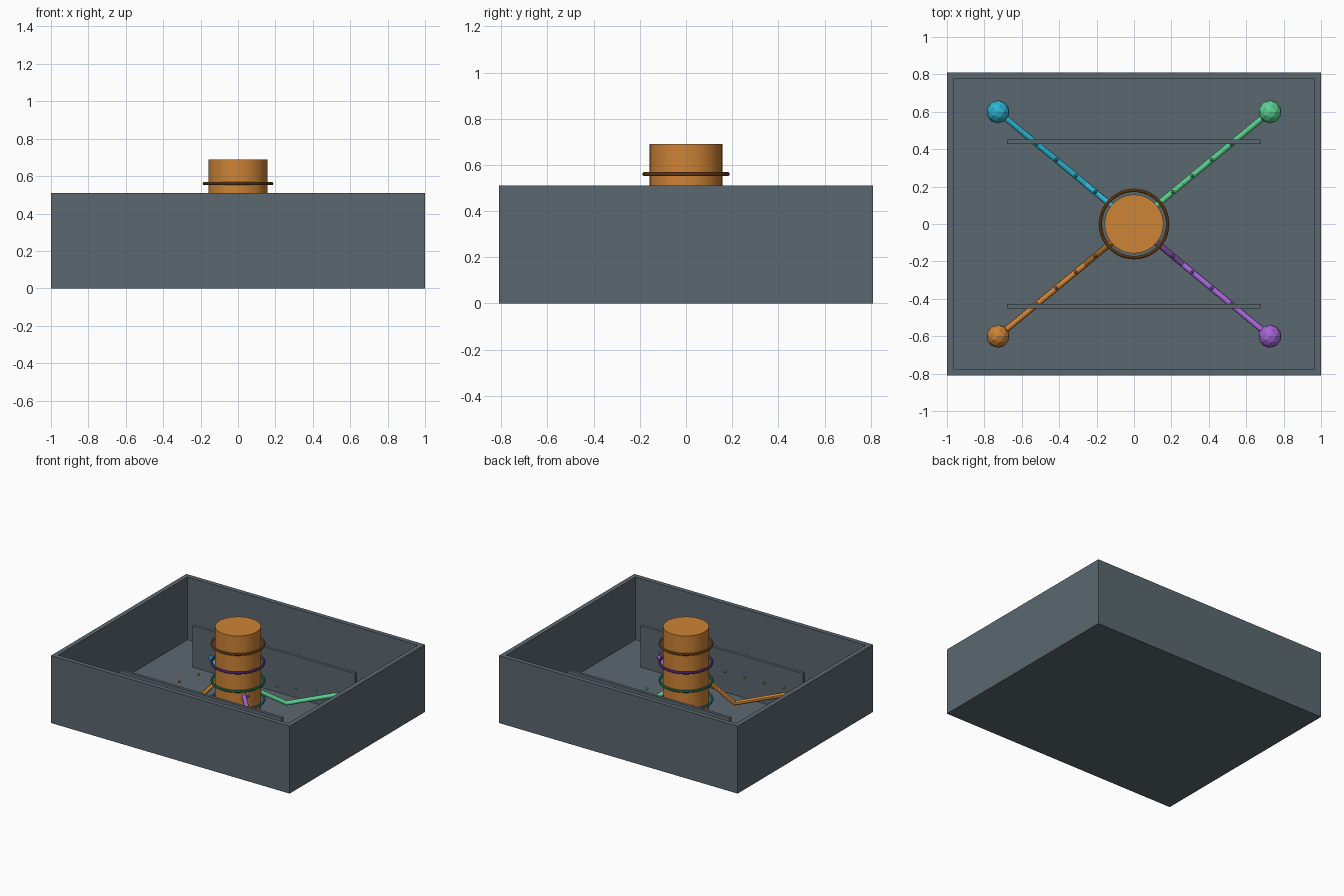
import bpy, math
from mathutils import Vector

if "Cube" in bpy.data.objects:
    bpy.data.objects.remove(bpy.data.objects["Cube"], do_unlink=True)


def material(name, rgb):
    lin = [((c / 255 + 0.055) / 1.055) ** 2.4 for c in rgb] + [1]
    m = bpy.data.materials.new(name)
    m.use_nodes = True
    m.diffuse_color = lin
    m.node_tree.nodes["Principled BSDF"].inputs["Base Color"].default_value = lin
    return m


slate = material("slate", (91, 104, 112))
orange = material("orange", (205, 131, 54))
purple = material("purple", (165, 102, 216))
green = material("green", (92, 208, 144))
cyan = material("cyan", (44, 180, 208))
brown = material("brown", (150, 90, 36))
dark_purple = material("dark purple", (105, 58, 165))
dark_green = material("dark green", (30, 145, 100))
dark_cyan = material("dark cyan", (30, 145, 175))


def finish(name, mat, smooth=False):
    ob = bpy.context.object
    ob.name = name
    ob.data.materials.append(mat)
    if smooth:
        bpy.ops.object.shade_smooth_by_angle()
    return ob


def box(name, low, high):
    low, high = Vector(low), Vector(high)
    bpy.ops.mesh.primitive_cube_add(size=1, location=(low + high) / 2)
    bpy.context.object.scale = high - low
    bpy.ops.object.transform_apply(location=False, rotation=False, scale=True)
    finish(name, slate)


def rod(name, a, b, radius, mat):
    d = b - a
    bpy.ops.mesh.primitive_cylinder_add(
        vertices=12, radius=radius, depth=d.length, location=(a + b) / 2,
        rotation=d.to_track_quat("Z", "Y").to_euler())
    finish(name, mat, True)


def ball(name, at, radius, detail, mat):
    bpy.ops.mesh.primitive_ico_sphere_add(subdivisions=detail, radius=radius, location=at)
    finish(name, mat)


# Open tray with low dividers
X, Y, H, T = 1.0, 0.81, 0.51, 0.035
box("tray_floor", (-X, -Y, 0), (X, Y, T))
for side, label in ((-1, "front"), (1, "back")):
    y0, y1 = sorted((side * Y, side * (Y - T)))
    box(label + "_wall", (-X, y0, T), (X, y1, H))
    box(label + "_divider", (-0.68, side * 0.44 - 0.011, T), (0.68, side * 0.44 + 0.011, 0.35))
for side, label in ((-1, "right"), (1, "left")):
    x0, x1 = sorted((side * X, side * (X - T)))
    box(label + "_wall", (x0, -Y + T, T), (x1, Y - T, H))

# Central column
bpy.ops.mesh.primitive_cylinder_add(vertices=48, radius=0.157, depth=0.69 - T,
                                    location=(0, 0, (0.69 + T) / 2))
finish("column", orange, True)

# Each level: ring on the column, bent arm, end ball and hanging beads
levels = (
    ("cyan", cyan, dark_cyan, -1, 1),
    ("green", green, dark_green, 1, 1),
    ("purple", purple, dark_purple, 1, -1),
    ("orange", orange, brown, -1, -1),
)
for i, (label, mat, ring_mat, sx, sy) in enumerate(levels):
    bpy.ops.mesh.primitive_torus_add(major_radius=0.18, minor_radius=0.009,
                                     major_segments=48, minor_segments=10,
                                     location=(0, 0, 0.14 * (i + 1)))
    finish(label + "_ring", ring_mat, True)

    def along(t, z):
        return Vector((sx * 0.727 * t, sy * 0.6 * t, z))

    start = 0.195 + 0.075 * i
    bend, end = along(0.355, 0.096), along(1, 0.186)
    root = along(0.12, start + (0.096 - start) * 0.12 / 0.355)
    rod(label + "_inner_arm", root, bend, 0.016, mat)
    rod(label + "_outer_arm", bend, end, 0.016, mat)
    ball(label + "_elbow", bend, 0.016, 2, mat)
    ball(label + "_end_ball", end, 0.062, 2, mat)
    for k in range(2, 7):
        t = k / 7
        z = 0.15 + (0.035 + 0.088 * i) * (1 - t) ** 1.4
        ball(f"{label}_bead_{k - 1}", along(t, z), 0.012, 1, mat)
